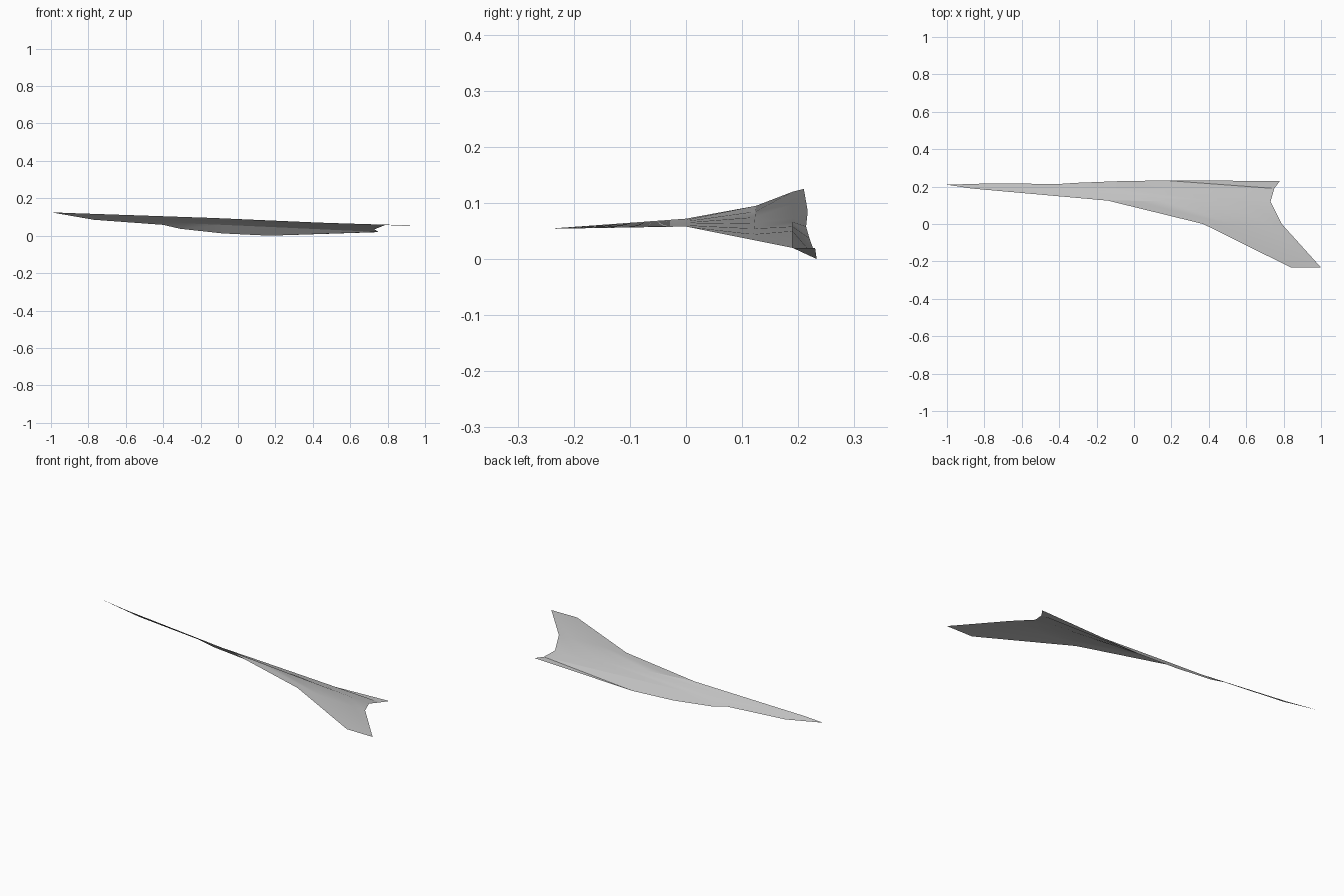
import bpy
import bmesh
import math
from mathutils import Vector

cube = bpy.data.objects.get("Cube")
if cube:
    bpy.data.objects.remove(cube, do_unlink=True)

# Single light grey skin colour
grey = bpy.data.materials.new("light_grey")
grey.use_nodes = True
colour = (0.55, 0.55, 0.55, 1)
grey.diffuse_color = colour
grey.node_tree.nodes["Principled BSDF"].inputs["Base Color"].default_value = colour


def chord(lead, trail, count):
    """Evenly spaced points from the leading to the trailing edge."""
    a, b = Vector(lead), Vector(trail)
    return [a.lerp(b, i / (count - 1)) for i in range(count)]


# Lower edge of the body side, nose to tail
keel = [(-1, .21, .125), (-.77, .217, .085), (-.4, .214, .058),
        (-.31, .22, .037), (-.08, .229, .012), (.17, .233, 0), (.78, .23, .02)]
# Crease where the body side meets the wing
crease = [(-.87, .19, .12), (-.68, .19, .098), (-.4, .192, .073),
          (-.28, .19, .066), (-.08, .19, .058), (.1, .19, .05), (.75, .19, .02)]
n = len(keel)

# Wing rows from the root crease out to the tip
rows = [keel, crease,
        chord((-.14, .125, .095), (.73, .12, .034), n),
        chord((.37, 0, .072), (.79, 0, .058), n),
        chord((.84, -.233, .055), (1, -.233, .054), n)]

# Skin lofted through the rows
bm = bmesh.new()
grid = [[bm.verts.new(p) for p in row] for row in rows]
for r, (inner, outer) in enumerate(zip(grid, grid[1:])):
    for i in range(n - 1):
        a, b, c, d = inner[i], outer[i], outer[i + 1], inner[i + 1]
        if r == 0 and i == n - 2:
            # Folded tail flap: diagonal crease from the tail to the keel
            bm.faces.new((a, b, c))
            bm.faces.new((a, c, d))
        else:
            bm.faces.new((a, b, c, d))
bm.normal_update()
for face in bm.faces:
    if face.normal.z < 0:
        face.normal_flip()

mesh = bpy.data.meshes.new("half_delta_wing")
bm.to_mesh(mesh)
bm.free()
mesh.materials.append(grey)
wing = bpy.data.objects.new("half_delta_wing", mesh)
bpy.context.collection.objects.link(wing)

# Smooth skin with sharp creases
bpy.ops.object.select_all(action="DESELECT")
wing.select_set(True)
bpy.context.view_layer.objects.active = wing
bpy.ops.object.shade_smooth_by_angle(angle=math.radians(25))
